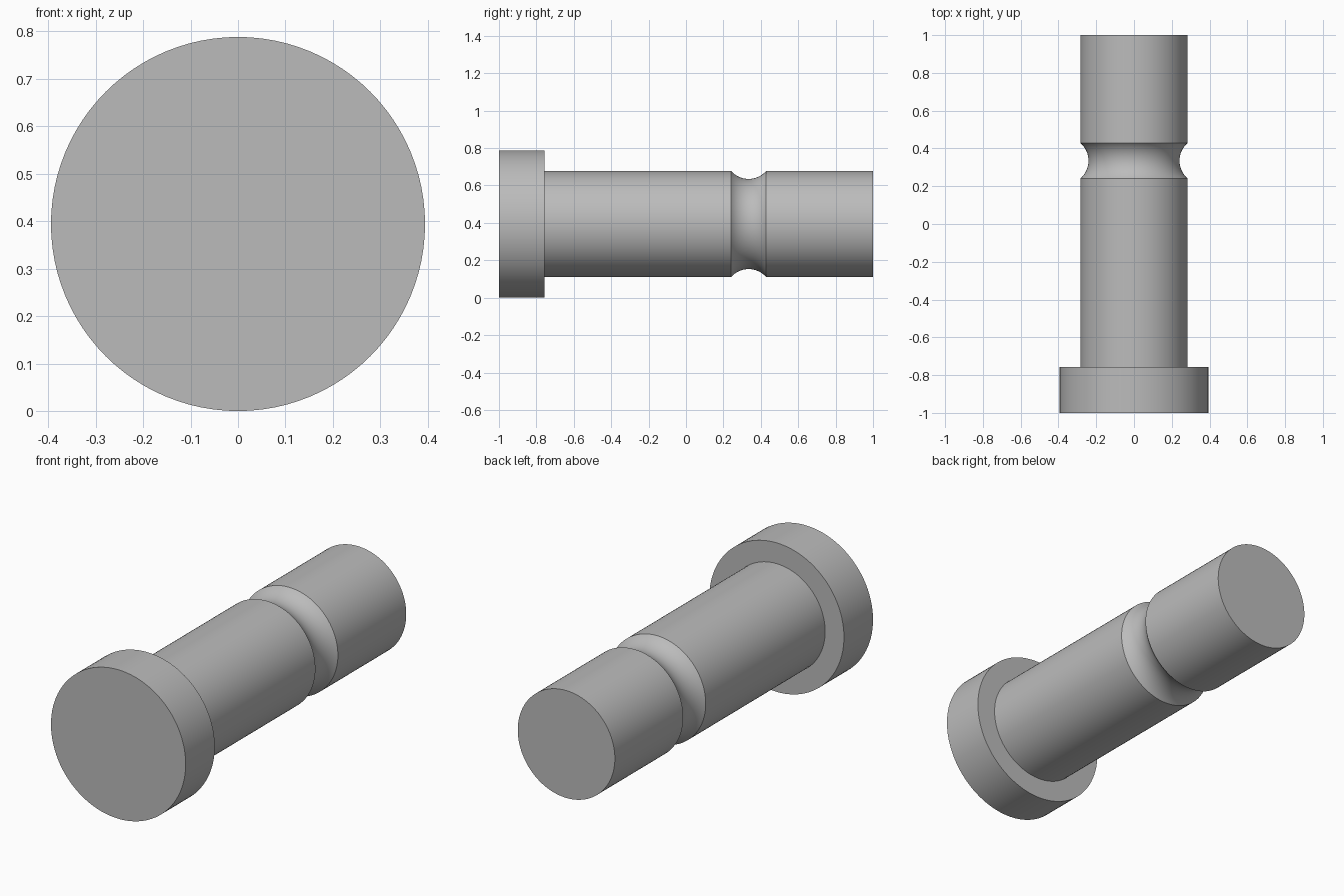
import bpy, bmesh, math

HEAD_R, SHAFT_R = 0.394, 0.284
GROOVE_Y, GROOVE_HALF, GROOVE_DEPTH = 0.335, 0.094, 0.043
SIDES = 96

cube = bpy.data.objects.get("Cube")
if cube:
    bpy.data.objects.remove(cube, do_unlink=True)

steel = bpy.data.materials.new("grey_steel")
steel.use_nodes = True
colour = (0.5, 0.5, 0.5, 1)
steel.diffuse_color = colour
steel.node_tree.nodes["Principled BSDF"].inputs["Base Color"].default_value = colour


def lathe(name, profile):
    """Revolve (radius, y) points around the y axis and cap both ends."""
    bm = bmesh.new()
    rings = []
    for radius, y in profile:
        angles = [math.tau * i / SIDES for i in range(SIDES)]
        rings.append([bm.verts.new((radius * math.cos(a), y, HEAD_R + radius * math.sin(a)))
                      for a in angles])
    for a, b in zip(rings, rings[1:]):
        for i in range(SIDES):
            j = (i + 1) % SIDES
            bm.faces.new((a[i], a[j], b[j], b[i]))
    bm.faces.new(rings[0])
    bm.faces.new(rings[-1])
    bmesh.ops.recalc_face_normals(bm, faces=bm.faces)
    mesh = bpy.data.meshes.new(name)
    bm.to_mesh(mesh)
    bm.free()
    mesh.materials.append(steel)
    obj = bpy.data.objects.new(name, mesh)
    bpy.context.collection.objects.link(obj)
    bpy.ops.object.select_all(action='DESELECT')
    obj.select_set(True)
    bpy.context.view_layer.objects.active = obj
    bpy.ops.object.shade_smooth_by_angle(angle=math.radians(25))
    return obj


# Wide flat head
lathe("pin_head", [(HEAD_R, -1), (HEAD_R, -0.757)])

# Shaft with a circular-arc groove
arc_r = (GROOVE_HALF ** 2 + GROOVE_DEPTH ** 2) / (2 * GROOVE_DEPTH)
sweep = math.asin(GROOVE_HALF / arc_r)
groove = []
for i in range(17):
    t = sweep * (i / 8 - 1)
    groove.append((SHAFT_R - GROOVE_DEPTH + arc_r * (1 - math.cos(t)),
                   GROOVE_Y + arc_r * math.sin(t)))
lathe("grooved_shaft", [(SHAFT_R, -0.757)] + groove + [(SHAFT_R, 1)])
